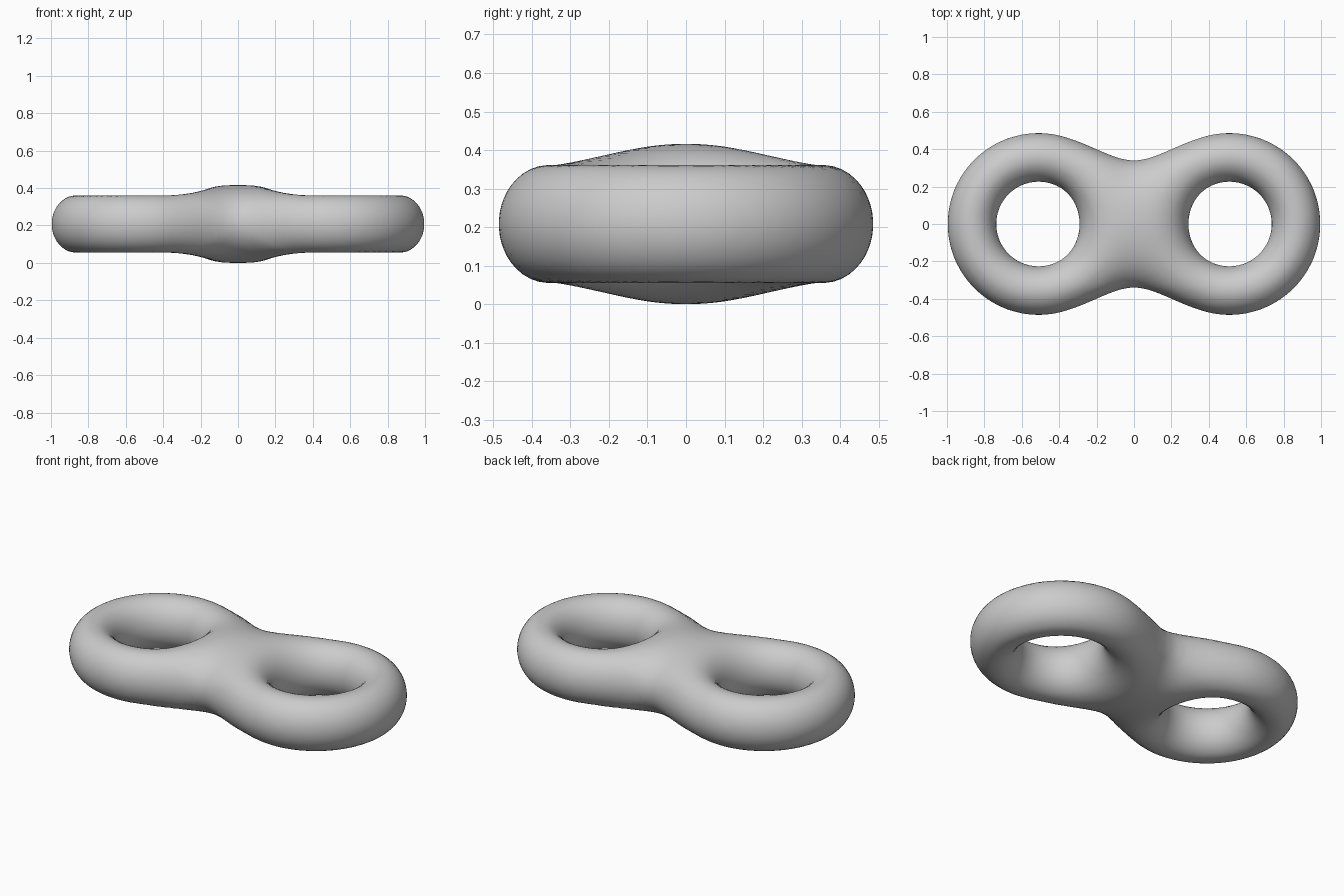
import bpy, bmesh
from math import hypot
from mathutils import Vector

if "Cube" in bpy.data.objects:
    bpy.data.objects.remove(bpy.data.objects["Cube"])

CENTRE_X, RING, TUBE_W, TUBE_H = 0.51, 0.356, 0.13, 0.153
MID_Z = 0.208


# Distance-like field of one ring with a slightly tall oval section
def ring_field(p, side):
    rho = hypot(p.x - side * CENTRE_X, p.y)
    return 0.14 * (hypot((rho - RING) / TUBE_W, p.z / TUBE_H) - 1)


# Both rings melted together by a soft minimum
def field(p):
    a, b = ring_field(p, -1), ring_field(p, 1)
    k = 0.45 + 0.10 * min(1, (p.y / 0.345) ** 2)
    h = max(k - abs(a - b), 0) / k
    return min(a, b) - h * h * k / 4


def gradient(p, e=0.0005):
    return Vector([(field(p + d) - field(p - d)) / (2 * e)
                   for d in (Vector((e, 0, 0)), Vector((0, e, 0)), Vector((0, 0, e)))])


# Rough parts: two rings and a bridging lump
parts = []
for side in (-1, 1):
    bpy.ops.mesh.primitive_torus_add(major_radius=RING, minor_radius=TUBE_W,
                                     major_segments=48, minor_segments=24,
                                     location=(side * CENTRE_X, 0, 0))
    parts.append(bpy.context.object)
bpy.ops.mesh.primitive_uv_sphere_add(segments=32, ring_count=16, radius=1)
lump = bpy.context.object
lump.scale = (0.22, 0.32, 0.19)
parts.append(lump)

# Join and remesh into one skin
for part in parts:
    part.select_set(True)
bpy.context.view_layer.objects.active = parts[0]
bpy.ops.object.join()
body = bpy.context.object
body.name = "double_ring"
bpy.ops.object.transform_apply(location=True, rotation=True, scale=True)
remesh = body.modifiers.new("skin", 'REMESH')
remesh.mode = 'VOXEL'
remesh.voxel_size = 0.025
bpy.ops.object.modifier_apply(modifier=remesh.name)

# Relax the skin and pull it onto the blended surface
bm = bmesh.new()
bm.from_mesh(body.data)
for step in range(8):
    if step < 5:
        bmesh.ops.smooth_vert(bm, verts=bm.verts, factor=0.5,
                              use_axis_x=True, use_axis_y=True, use_axis_z=True)
    for v in bm.verts:
        g = gradient(v.co)
        if g.length_squared > 0.01:
            move = g * (-field(v.co) / g.length_squared)
            if move.length > 0.06:
                move.length = 0.06
            v.co += move
bmesh.ops.translate(bm, verts=bm.verts, vec=(0, 0, MID_Z))
bmesh.ops.recalc_face_normals(bm, faces=bm.faces)
bm.to_mesh(body.data)
bm.free()
bpy.ops.object.shade_smooth()
